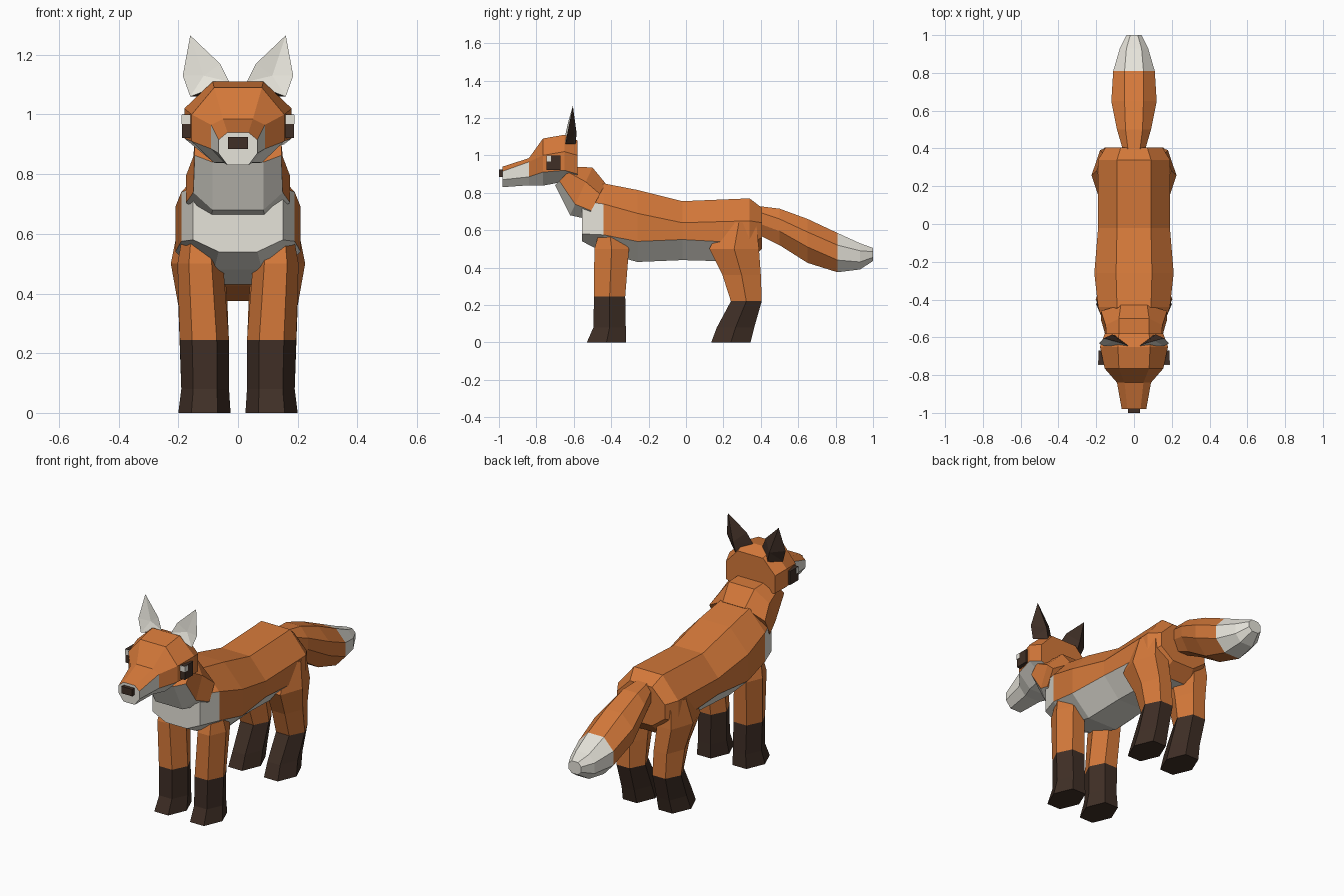
import bpy, bmesh

if "Cube" in bpy.data.objects:
    bpy.data.objects.remove(bpy.data.objects["Cube"])


def material(name, rgb):
    m = bpy.data.materials.new(name)
    m.diffuse_color = (*rgb, 1)
    m.use_nodes = True
    m.node_tree.nodes["Principled BSDF"].inputs["Base Color"].default_value = m.diffuse_color
    return m


ORANGE, WHITE, DARK = 0, 1, 2
MATS = [material("orange_fur", (0.66, 0.19, 0.042)),
        material("cream_fur", (0.79, 0.77, 0.70)),
        material("dark_brown", (0.05, 0.028, 0.019))]


def finish(name, bm):
    bmesh.ops.recalc_face_normals(bm, faces=bm.faces[:])
    mesh = bpy.data.meshes.new(name)
    bm.to_mesh(mesh)
    bm.free()
    for m in MATS:
        mesh.materials.append(m)
    obj = bpy.data.objects.new(name, mesh)
    bpy.context.collection.objects.link(obj)
    return obj


def loft(name, rings, rule):
    """Skin closed rings; rule(segment, side) gives the colour, side None is a cap."""
    bm = bmesh.new()
    loops = [[bm.verts.new(p) for p in r] for r in rings]
    n = len(loops[0])
    for s in range(len(loops) - 1):
        for i in range(n):
            j = (i + 1) % n
            f = bm.faces.new((loops[s][i], loops[s][j], loops[s + 1][j], loops[s + 1][i]))
            # sides: 0 upper, 1 side, 2 lower, 3 bottom, 7 top
            f.material_index = rule(s, i if i == 7 else min(i, 6 - i))
    for s, loop in ((0, loops[0]), (len(loops) - 1, loops[-1])):
        bm.faces.new(loop).material_index = rule(s, None)
    return finish(name, bm)


def ring(y, a, w, top, z1, z2, bot, a2=None, w2=None):
    """Upright eight-sided section of the animal."""
    a2, w2 = a2 or a, w2 or w
    half = [(a, y, top), (w, y, z1), (w2, y, z2), (a2, y, bot)]
    return half + [(-x, yy, z) for x, yy, z in reversed(half)]


def neck_ring(a, w, a2, back, front):
    """Slanted eight-sided section from a nape point to a throat point."""
    def at(x, t):
        return (x, back[0] + t * (front[0] - back[0]), back[1] + t * (front[1] - back[1]))
    half = [at(a, 0), at(w, 0.3), at(w, 0.77), at(a2, 1)]
    return half + [(-x, y, z) for x, y, z in reversed(half)]


def leg_ring(z, x0, x1, y0, y1):
    """Level six-sided leg section."""
    d, ym = (x1 - x0) * 0.25, (y0 + y1) / 2
    return [(x0, ym, z), (x0 + d, y0, z), (x1 - d, y0, z),
            (x1, ym, z), (x1 - d, y1, z), (x0 + d, y1, z)]


def mirrored(ring_points, side):
    return [(x * side, y, z) for x, y, z in ring_points]


def box(name, x0, x1, y0, y1, z0, z1, mat):
    o = loft(name, [[(x0, y, z0), (x1, y, z0), (x1, y, z1), (x0, y, z1)] for y in (y0, y1)],
             lambda s, k: mat)
    return o


# Body, with pale belly and chest
def body_colour(s, k):
    if k is None:
        return WHITE if s == 0 else ORANGE
    if k in (2, 3):
        return WHITE if s < 4 else ORANGE
    return WHITE if s == 0 and k == 1 else ORANGE


loft("body", [
    ring(-0.555, 0.08, 0.15, 0.80, 0.755, 0.58, 0.54, 0.065),
    ring(-0.44, 0.09, 0.19, 0.85, 0.74, 0.575, 0.48, 0.08),
    ring(-0.26, 0.095, 0.21, 0.815, 0.69, 0.54, 0.43),
    ring(-0.02, 0.09, 0.19, 0.755, 0.64, 0.55, 0.44),
    ring(0.34, 0.09, 0.19, 0.77, 0.65, 0.53, 0.43),
    ring(0.405, 0.07, 0.15, 0.72, 0.64, 0.56, 0.50)], body_colour)

# Neck, with pale throat
loft("neck", [
    neck_ring(0.08, 0.145, 0.085, (-0.60, 0.94), (-0.70, 0.84)),
    neck_ring(0.08, 0.15, 0.085, (-0.50, 0.935), (-0.62, 0.68)),
    neck_ring(0.07, 0.175, 0.09, (-0.43, 0.85), (-0.53, 0.66))],
    lambda s, k: WHITE if k in (2, 3) else ORANGE)


# Head, with pale muzzle and jaw
def head_colour(s, k):
    if k is None:
        return WHITE if s == 0 else ORANGE
    return WHITE if k in (2, 3) or (s == 0 and k == 1) else ORANGE


loft("head", [
    ring(-0.98, 0.035, 0.065, 0.94, 0.915, 0.87, 0.83),
    ring(-0.84, 0.05, 0.09, 0.985, 0.965, 0.885, 0.84),
    ring(-0.765, 0.08, 0.155, 1.09, 1.0, 0.91, 0.838),
    ring(-0.65, 0.085, 0.18, 1.11, 1.02, 0.92, 0.86),
    ring(-0.58, 0.08, 0.155, 1.08, 1.0, 0.90, 0.88)], head_colour)

box("nose", -0.033, 0.033, -1.0, -0.97, 0.885, 0.925, DARK)

# Tail, with pale tip
loft("tail", [
    ring(0.38, 0.03, 0.055, 0.73, 0.70, 0.64, 0.58),
    ring(0.50, 0.045, 0.09, 0.715, 0.66, 0.595, 0.52),
    ring(0.65, 0.05, 0.12, 0.66, 0.59, 0.51, 0.425),
    ring(0.81, 0.05, 0.11, 0.585, 0.52, 0.44, 0.375),
    ring(0.93, 0.04, 0.075, 0.53, 0.49, 0.43, 0.39),
    ring(1.0, 0.02, 0.04, 0.505, 0.485, 0.455, 0.435)],
    lambda s, k: WHITE if s >= 3 else ORANGE)

FRONT_LEG = [(0.60, 0.07, 0.185, -0.46, -0.36), (0.50, 0.05, 0.203, -0.49, -0.305),
             (0.245, 0.03, 0.195, -0.492, -0.325), (0.08, 0.03, 0.19, -0.495, -0.322),
             (0.0, 0.025, 0.20, -0.53, -0.32)]
HIND_LEG = [(0.64, 0.07, 0.197, 0.19, 0.375), (0.50, 0.045, 0.225, 0.125, 0.39),
            (0.36, 0.035, 0.20, 0.195, 0.40), (0.22, 0.03, 0.195, 0.24, 0.405),
            (0.08, 0.03, 0.19, 0.165, 0.365), (0.0, 0.025, 0.20, 0.135, 0.345)]

for label, side in (("right", 1), ("left", -1)):
    # Legs with dark stockings
    for name, spec, sock in (("front_leg", FRONT_LEG, 2), ("hind_leg", HIND_LEG, 3)):
        loft(f"{name}_{label}", [mirrored(leg_ring(*r), side) for r in spec],
             lambda s, k, sock=sock: DARK if s >= sock else ORANGE)

    # Eyes with a small glint
    box(f"eye_{label}", side * 0.15, side * 0.187, -0.745, -0.67, 0.922, 1.0, DARK)
    box(f"eye_glint_{label}", side * 0.15, side * 0.190, -0.747, -0.722, 0.968, 0.998, WHITE)

    # Ears: pale front outline backed by a dark ridged shell
    bm = bmesh.new()
    front = [bm.verts.new((side * x, y, z)) for x, y, z in (
        (0.16, -0.645, 1.06), (0.03, -0.645, 1.11), (0.06, -0.632, 1.17),
        (0.16, -0.605, 1.265), (0.185, -0.632, 1.13))]
    ridge = bm.verts.new((side * 0.115, -0.585, 1.12))
    base = bm.verts.new((side * 0.10, -0.59, 1.06))
    inner = bm.verts.new((side * 0.115, -0.622, 1.13))
    for i in range(5):
        v, w = front[i], front[(i + 1) % 5]
        bm.faces.new((v, w, inner)).material_index = WHITE
        if i:
            bm.faces.new((v, w, ridge)).material_index = DARK
    for tri in ((front[0], front[1], base), (front[0], base, ridge), (base, front[1], ridge)):
        bm.faces.new(tri).material_index = DARK
    finish(f"ear_{label}", bm)
